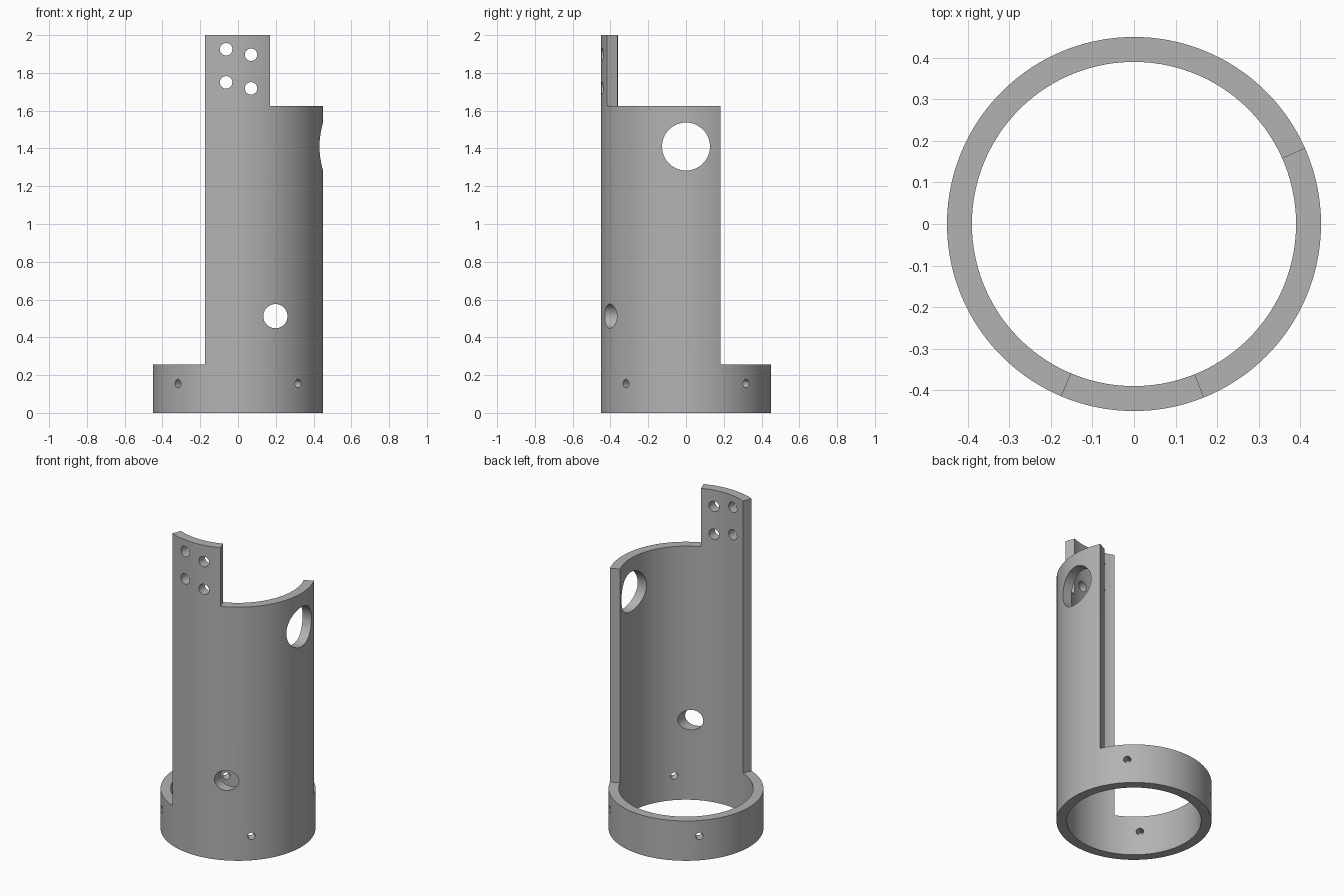
import bpy, bmesh, math
from mathutils import Matrix, Vector

cube = bpy.data.objects.get("Cube")
if cube:
    bpy.data.objects.remove(cube, do_unlink=True)

R_OUT, R_IN = 0.45, 0.39
LEVELS = [0, 0.255, 1.625, 2.0]
# Angular spans in degrees: start, end, steps, number of stacked levels
SPANS = [(-113, -68, 18, 3), (-68, 24, 36, 2), (24, 247, 88, 1)]

mat = bpy.data.materials.new("plain grey")
mat.use_nodes = True
grey = (0.45, 0.45, 0.45, 1)
mat.diffuse_color = grey
mat.node_tree.nodes["Principled BSDF"].inputs["Base Color"].default_value = grey


def make_object(name, bm):
    bmesh.ops.recalc_face_normals(bm, faces=bm.faces)
    mesh = bpy.data.meshes.new(name)
    bm.to_mesh(mesh)
    bm.free()
    mesh.materials.append(mat)
    obj = bpy.data.objects.new(name, mesh)
    bpy.context.collection.objects.link(obj)
    return obj


# Stepped tube wall: each angular column is filled up to its own level
angles, tops = [], []
for start, end, steps, top in SPANS:
    for i in range(steps):
        angles.append(math.radians(start + (end - start) * i / steps))
        tops.append(top)
n = len(angles)

bm = bmesh.new()
verts = {}


def vert(i, k, r):
    key = (i % n, k, r)
    if key not in verts:
        a = angles[i % n]
        verts[key] = bm.verts.new((r * math.cos(a), r * math.sin(a), LEVELS[k]))
    return verts[key]


def quad(*corners):
    bm.faces.new([vert(*c) for c in corners])


for i in range(n):
    j, top = i + 1, tops[i]
    for k in range(top):
        for r in (R_OUT, R_IN):
            quad((i, k, r), (j, k, r), (j, k + 1, r), (i, k + 1, r))
        # Upright end faces where the neighbouring column is lower
        for edge, other in ((i, i - 1), (j, j % n)):
            if tops[other] <= k:
                quad((edge, k, R_IN), (edge, k, R_OUT),
                     (edge, k + 1, R_OUT), (edge, k + 1, R_IN))
    for k in (0, top):
        quad((i, k, R_IN), (j, k, R_IN), (j, k, R_OUT), (i, k, R_OUT))
body = make_object("stepped_tube", bm)

# Hole cutters
bm = bmesh.new()


def drill(centre, direction, radius, sides):
    rot = Vector(direction).to_track_quat('Z', 'Y').to_matrix().to_4x4()
    bmesh.ops.create_cone(bm, cap_ends=True, segments=sides, radius1=radius,
                          radius2=radius, depth=0.32,
                          matrix=Matrix.Translation(centre) @ rot)


for x, z in ((-0.063, 1.925), (-0.063, 1.75), (0.069, 1.896), (0.069, 1.718)):
    drill((x, -0.42, z), (0, 1, 0), 0.033, 32)      # mounting holes in the tab
drill((0.198, -0.42, 0.512), (0, 1, 0), 0.064, 48)  # lower front hole
drill((0.42, 0, 1.41), (1, 0, 0), 0.127, 64)        # large side hole
for sx in (-1, 1):
    for sy in (-1, 1):                              # screw holes in the base ring
        drill((sx * 0.297, sy * 0.297, 0.155), (sx, sy, 0), 0.022, 24)
cutter = make_object("hole_cutter", bm)
cutter.hide_render = True

# Cut the holes, then drop the helper
mod = body.modifiers.new("holes", 'BOOLEAN')
mod.operation = 'DIFFERENCE'
mod.solver = 'EXACT'
mod.object = cutter
bpy.ops.object.select_all(action='DESELECT')
bpy.context.view_layer.objects.active = body
body.select_set(True)
bpy.ops.object.modifier_apply(modifier=mod.name)
bpy.data.objects.remove(cutter, do_unlink=True)
bpy.ops.object.shade_smooth_by_angle(angle=math.radians(30))
